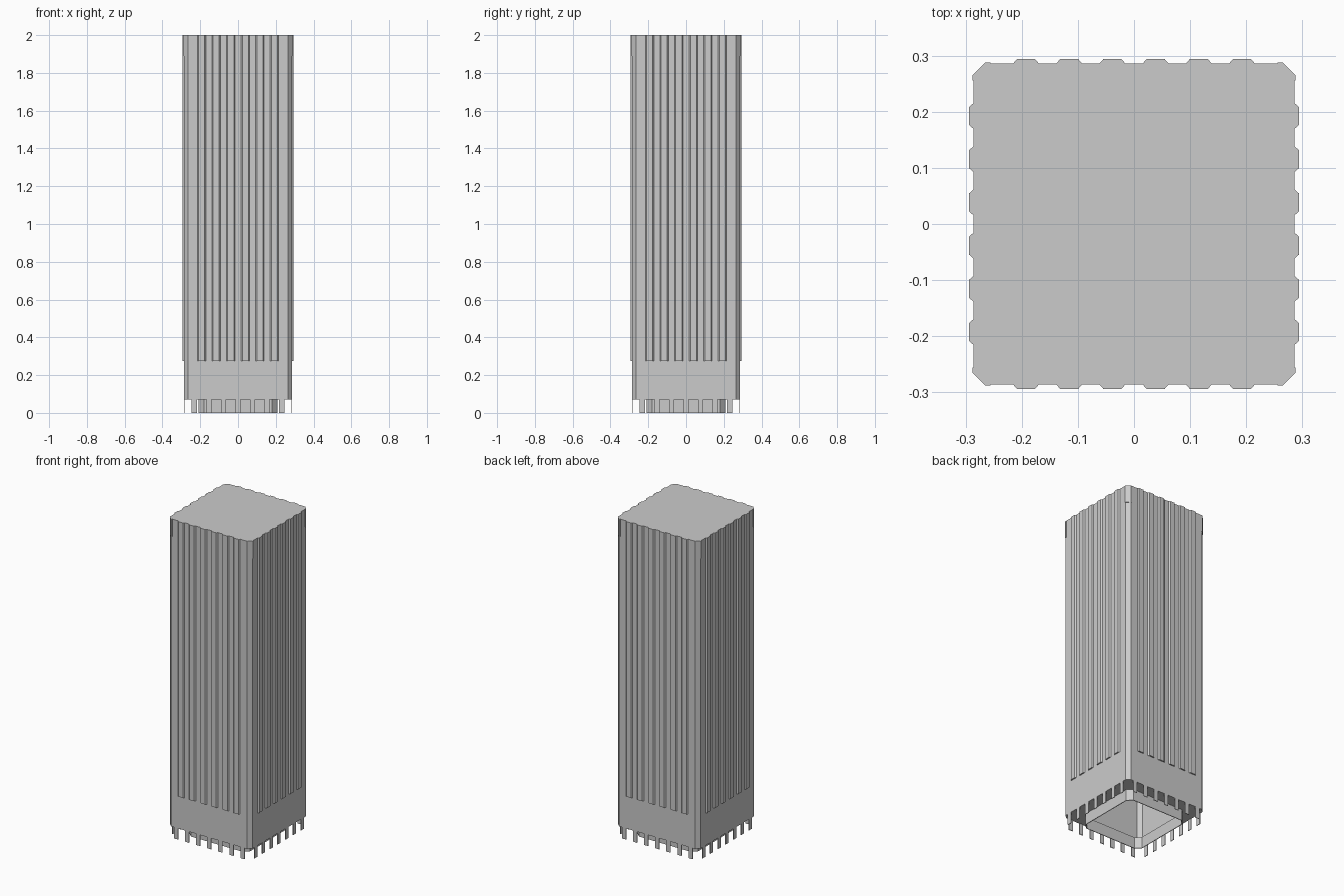
import bpy
import bmesh
from math import pi
from mathutils import Matrix, Vector

if "Cube" in bpy.data.objects:
    bpy.data.objects.remove(bpy.data.objects["Cube"], do_unlink=True)

HALF = 0.286       # half width of the tower
CUT = 0.022        # corner chamfer
SOFFIT = 0.07      # underside of the shell
RIB_BOTTOM = 0.275
TOP = 2.0
CORE = 0.21        # half width of the recessed base wall
PITCH = 0.077      # spacing of ribs and legs
SHEET = 0.004      # thickness of legs and walls

concrete = bpy.data.materials.new("light_grey_concrete")
concrete.use_nodes = True
grey = (0.6, 0.6, 0.6, 1)
concrete.diffuse_color = grey
concrete.node_tree.nodes["Principled BSDF"].inputs["Base Color"].default_value = grey


def finish(name, bm):
    bmesh.ops.recalc_face_normals(bm, faces=bm.faces)
    mesh = bpy.data.meshes.new(name)
    bm.to_mesh(mesh)
    bm.free()
    mesh.materials.append(concrete)
    obj = bpy.data.objects.new(name, mesh)
    bpy.context.collection.objects.link(obj)
    return obj


def octagon(half, cut):
    """Square outline with chamfered corners."""
    inner = half - cut
    side = [Vector((-inner, -half)), Vector((inner, -half))]
    return [Matrix.Rotation(k * pi / 2, 2) @ p for k in range(4) for p in side]


def loop(bm, outline, z):
    return [bm.verts.new((p.x, p.y, z)) for p in outline]


def bridge(bm, a, b):
    for i in range(len(a)):
        j = (i + 1) % len(a)
        bm.faces.new((a[i], a[j], b[j], b[i]))


def prism(bm, outline, z0, z1, turn):
    """Closed upright prism, rotated about z to one side of the tower."""
    low, high = loop(bm, outline, z0), loop(bm, outline, z1)
    bridge(bm, low, high)
    bm.faces.new(low)
    bm.faces.new(high)
    bmesh.ops.rotate(bm, verts=low + high, matrix=Matrix.Rotation(turn, 3, "Z"))


def on_four_sides(name, outlines, z0, z1):
    bm = bmesh.new()
    for k in range(4):
        for outline in outlines:
            prism(bm, [Vector(p) for p in outline], z0, z1, k * pi / 2)
    return finish(name, bm)


# Hollow shell: outer wall, roof, inner wall, ceiling and soffit ring
bm = bmesh.new()
outer = loop(bm, octagon(HALF, CUT), SOFFIT)
roof = loop(bm, octagon(HALF, CUT), TOP)
hole = loop(bm, octagon(CORE, 0.03), SOFFIT)
step = loop(bm, octagon(CORE, 0.03), SOFFIT + SHEET)
inside = loop(bm, octagon(HALF - SHEET, CUT), SOFFIT + SHEET)
ceiling = loop(bm, octagon(HALF - SHEET, CUT), TOP - SHEET)
for a, b in ((outer, roof), (outer, hole), (hole, step), (step, inside), (inside, ceiling)):
    bridge(bm, a, b)
bm.faces.new(roof)
bm.faces.new(ceiling)
finish("tower_shell", bm)

# Recessed base wall, open underneath
bm = bmesh.new()
rings = [loop(bm, octagon(h, 0.03), z) for h, z in
         ((CORE, 0), (CORE, SOFFIT), (CORE - SHEET, SOFFIT), (CORE - SHEET, 0))]
for k in range(4):
    bridge(bm, rings[k], rings[(k + 1) % 4])
finish("recessed_base_wall", bm)

# Six tapered ribs on each face
ribs = []
for i in range(6):
    x = (i - 2.5) * PITCH
    ribs.append([(x - 0.023, -HALF), (x - 0.016, -HALF - 0.008),
                 (x + 0.016, -HALF - 0.008), (x + 0.023, -HALF)])
on_four_sides("facade_ribs", ribs, RIB_BOTTOM, TOP)

# Seven thin legs below each face
legs = []
for i in range(7):
    x = (i - 3) * PITCH
    legs.append([(x - 0.014, -HALF), (x + 0.014, -HALF),
                 (x + 0.014, -HALF + SHEET), (x - 0.014, -HALF + SHEET)])
on_four_sides("base_legs", legs, 0, SOFFIT)

# Thin caps wrapping the top of each corner
a, b, t = HALF - CUT, HALF, 0.002
cap = [(a - 0.008, -b), (a - 0.008, -b - t), (a + t / 2, -b - t),
       (b + t, -a - t / 2), (b + t, -a + 0.008), (b, -a + 0.008), (b, -a), (a, -b)]
on_four_sides("corner_caps", [cap], 1.89, TOP - 0.002)
